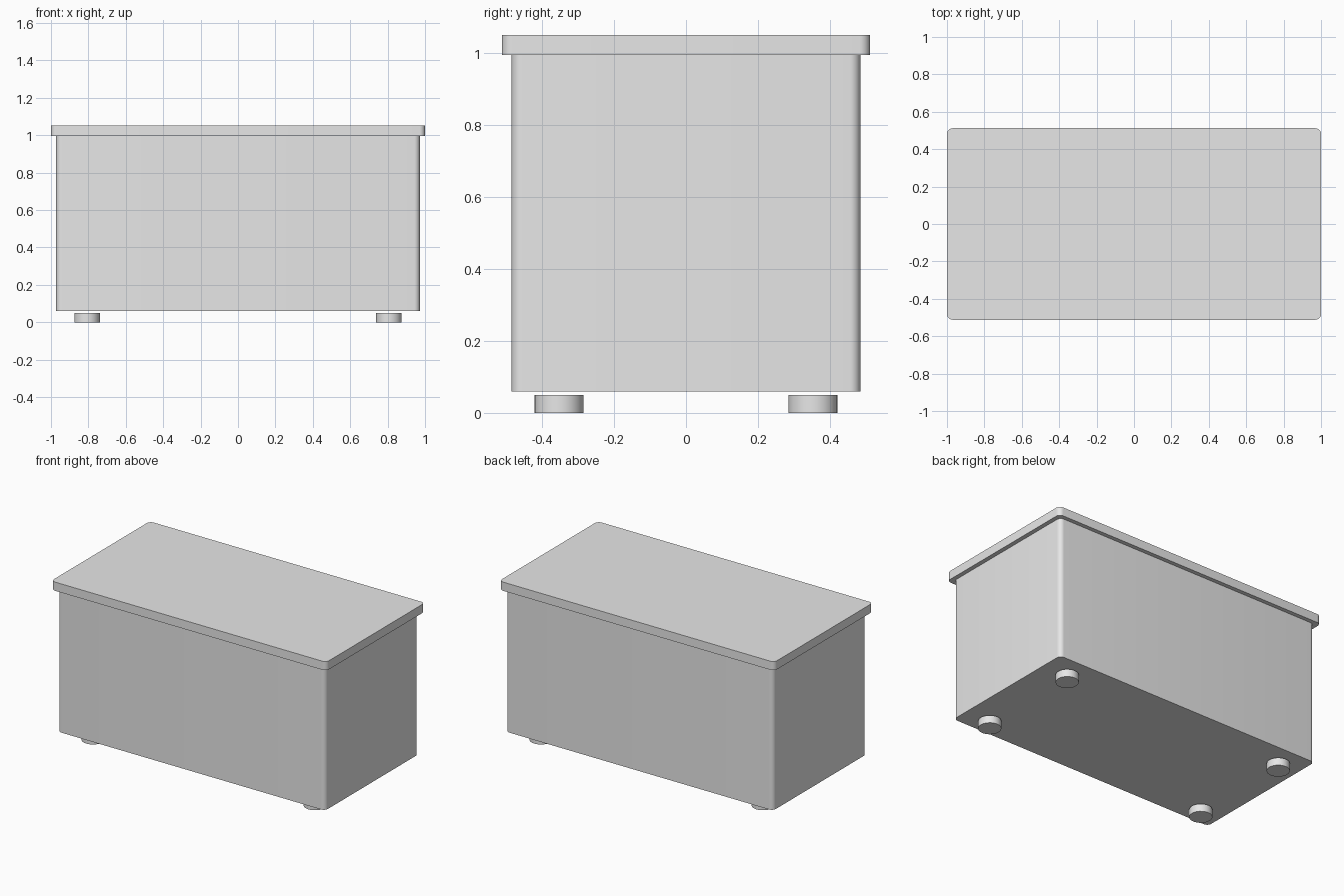
import bpy
import bmesh
import math

if "Cube" in bpy.data.objects:
    bpy.data.objects.remove(bpy.data.objects["Cube"])

grey = bpy.data.materials.new("light grey")
grey.diffuse_color = (0.8, 0.8, 0.8, 1.0)
grey.use_nodes = True
grey.node_tree.nodes["Principled BSDF"].inputs["Base Color"].default_value = grey.diffuse_color


def prism(name, outline, z0, z1):
    """Extrude a closed outline from z0 to z1, smooth on the sides."""
    bm = bmesh.new()
    base = bm.faces.new([bm.verts.new((x, y, z0)) for x, y in outline])
    top = bmesh.ops.extrude_face_region(bm, geom=[base], use_keep_orig=True)
    verts = [g for g in top["geom"] if isinstance(g, bmesh.types.BMVert)]
    bmesh.ops.translate(bm, vec=(0, 0, z1 - z0), verts=verts)
    bmesh.ops.recalc_face_normals(bm, faces=bm.faces)
    mesh = bpy.data.meshes.new(name)
    bm.to_mesh(mesh)
    bm.free()
    mesh.materials.append(grey)
    obj = bpy.data.objects.new(name, mesh)
    bpy.context.collection.objects.link(obj)
    bpy.ops.object.select_all(action='DESELECT')
    obj.select_set(True)
    bpy.context.view_layer.objects.active = obj
    bpy.ops.object.shade_smooth_by_angle(angle=math.radians(35))
    return obj


def rounded_rect(hx, hy, r, steps=8):
    """Rectangle outline with rounded corners, counter-clockwise."""
    pts = []
    for i, (sx, sy) in enumerate([(1, 1), (-1, 1), (-1, -1), (1, -1)]):
        for k in range(steps + 1):
            a = math.pi / 2 * (i + k / steps)
            pts.append((sx * (hx - r) + r * math.cos(a),
                        sy * (hy - r) + r * math.sin(a)))
    return pts


def circle(cx, cy, r, n=32):
    return [(cx + r * math.cos(2 * math.pi * k / n),
             cy + r * math.sin(2 * math.pi * k / n)) for k in range(n)]


# Box body and overhanging lid
prism("body", rounded_rect(0.972, 0.485, 0.03), 0.06, 0.995)
prism("lid", rounded_rect(1.0, 0.512, 0.03), 0.995, 1.052)

# Four round feet, just clear of the body
for sx, side in ((-1, "left"), (1, "right")):
    for sy, end in ((-1, "front"), (1, "back")):
        prism(f"foot_{end}_{side}", circle(sx * 0.807, sy * 0.353, 0.068), 0.0, 0.05)
